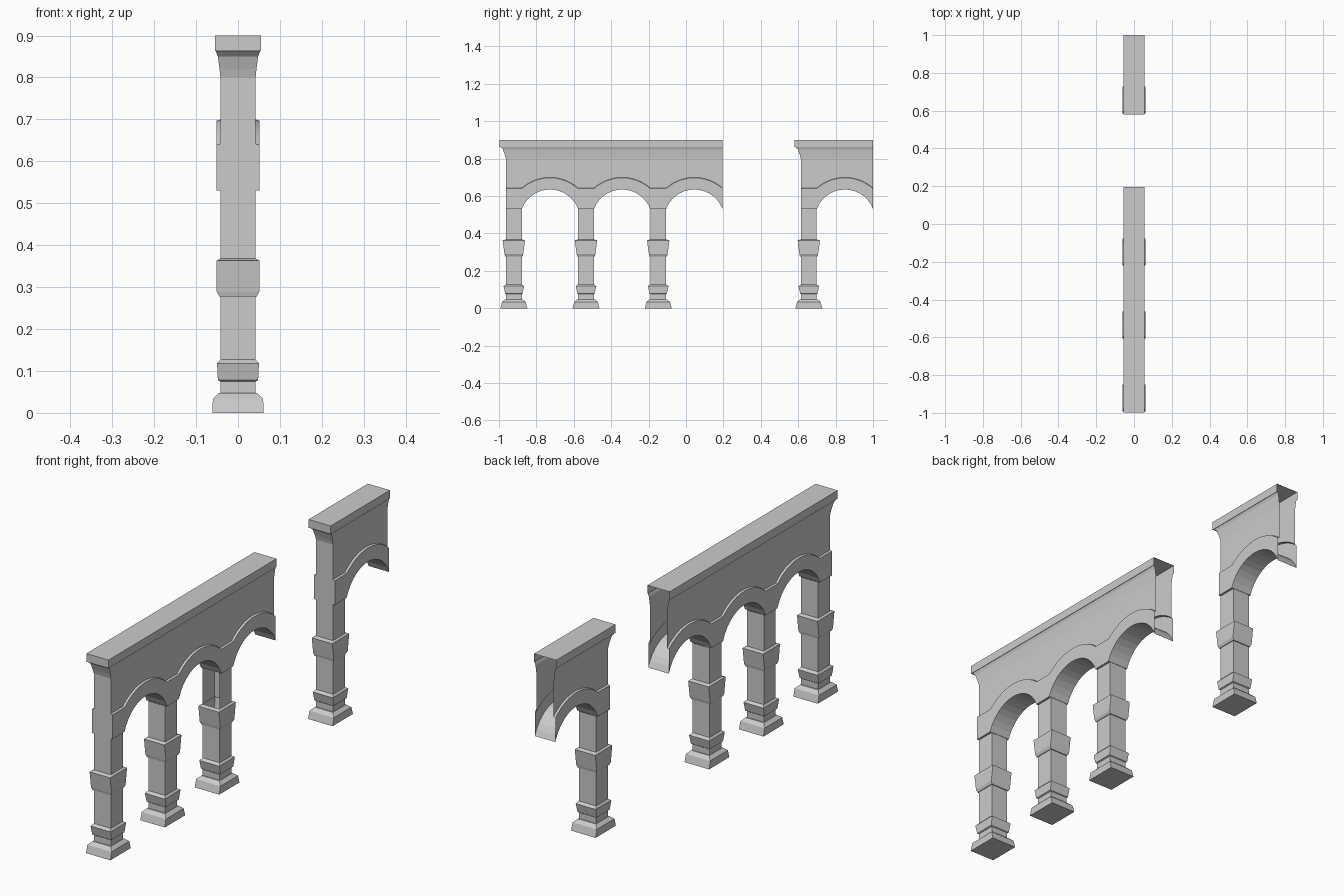
import bpy, bmesh, math

if "Cube" in bpy.data.objects:
    bpy.data.objects.remove(bpy.data.objects["Cube"])

COL = 0.085          # shaft width along the arcade
BAY = 0.386          # column spacing
SPRING, R_IN, R_OUT, ZC = 0.53, 0.161, 0.226, 0.474
STEPS = 14           # facets per arch


def finish(name, bm):
    bmesh.ops.remove_doubles(bm, verts=bm.verts, dist=1e-5)
    bmesh.ops.recalc_face_normals(bm, faces=bm.faces)
    me = bpy.data.meshes.new(name)
    bm.to_mesh(me)
    bm.free()
    ob = bpy.data.objects.new(name, me)
    bpy.context.collection.objects.link(ob)
    return ob


# Square column: (z, half width in x, half width in y)
PROFILE = [
    (0.0, 0.061, 0.072), (0.034, 0.060, 0.063), (0.048, 0.045, 0.047),
    (0.048, 0.042, 0.0425), (0.075, 0.042, 0.0425),
    (0.078, 0.048, 0.046), (0.118, 0.050, 0.055), (0.127, 0.042, 0.0425),
    (0.278, 0.042, 0.0425), (0.278, 0.045, 0.047), (0.290, 0.051, 0.050),
    (0.363, 0.051, 0.060), (0.368, 0.042, 0.0425), (SPRING, 0.042, 0.0425),
]


def column(name, yc, broken=False):
    bm = bmesh.new()
    rings = []
    for z, hx, hy in PROFILE:
        rings.append([bm.verts.new((sx * hx, yc + sy * hy, z))
                      for sx, sy in ((-1, -1), (1, -1), (1, 1), (-1, 1))])
    bm.faces.new(rings[0])
    for n, (a, b) in enumerate(zip(rings, rings[1:])):
        for i in range(4):
            # one shaft has its upper front panel missing
            if broken and i == 0 and n == len(rings) - 2:
                continue
            j = (i + 1) % 4
            bm.faces.new((a[i], a[j], b[j], b[i]))
    return finish(name, bm)


# Hollow wall shell: cross-section lofted along y, open at its far end
CORNICE = [(0.042, 0.80), (0.044, 0.82), (0.048, 0.85), (0.053, 0.863),
           (0.055, 0.863), (0.055, 0.90)]


def half_section(zin, zout):
    return [(0.042, zin), (0.051, zin), (0.051, zout - 0.003),
            (0.042, zout)] + CORNICE


def wall(name, y0, bays):
    bm = bmesh.new()
    stations = []                      # (y, soffit z, band top z, over column)
    a_max = math.asin((BAY - COL) / 2 / R_IN)
    for b in range(bays):
        ys = y0 + b * BAY
        stations.append((ys, SPRING, 0.642, True))
        mid = ys + (BAY + COL) / 2
        for k in range(STEPS + 1):
            a = a_max * (2 * k / STEPS - 1)
            dy = R_IN * math.sin(a)
            stations.append((mid + dy, ZC + R_IN * math.cos(a),
                             ZC + math.sqrt(R_OUT ** 2 - dy ** 2), k == STEPS))
    loops = []
    for n, (y, zi, zo, _) in enumerate(stations):
        pair = []
        for s in (1, -1):
            side = []
            for i, (x, z) in enumerate(half_section(zi, zo)):
                # the cornice returns around the front end
                out = (x - 0.042) * 2.7 if n == 0 and i > 3 else 0
                side.append(bm.verts.new((s * x, y - out, z)))
            pair.append(side)
        loops.append(pair)
    for n in range(len(loops) - 1):
        (r0, l0), (r1, l1) = loops[n], loops[n + 1]
        if abs(stations[n][0] - stations[n + 1][0]) < 1e-6:
            continue
        for s0, s1 in ((r0, r1), (l0, l1)):
            for i in range(len(s0) - 1):
                bm.faces.new((s0[i], s1[i], s1[i + 1], s0[i + 1]))
        bm.faces.new((r0[-1], r1[-1], l1[-1], l0[-1]))        # flat top
        if not (stations[n][3] and stations[n + 1][1] - SPRING < 0.002):
            bm.faces.new((r0[0], l0[0], l1[0], r1[0]))        # arch soffit
    r, l = loops[0]                                           # front end
    for i in range(len(r) - 1):
        if i == 0:
            bm.faces.new((r[0], r[1], r[2], r[3], l[3], l[2], l[1], l[0]))
        elif i >= 3:
            bm.faces.new((r[i], r[i + 1], l[i + 1], l[i]))
    return finish(name, bm)


LONG, SHORT = 0.195 - 3 * BAY, 1.0 - BAY
wall("long_arcade_wall", LONG, 3)
wall("short_arcade_wall", SHORT, 1)
for c in range(3):
    column(f"column_{c + 1}", LONG + c * BAY + COL / 2, broken=(c == 2))
column("column_4", SHORT + COL / 2)
